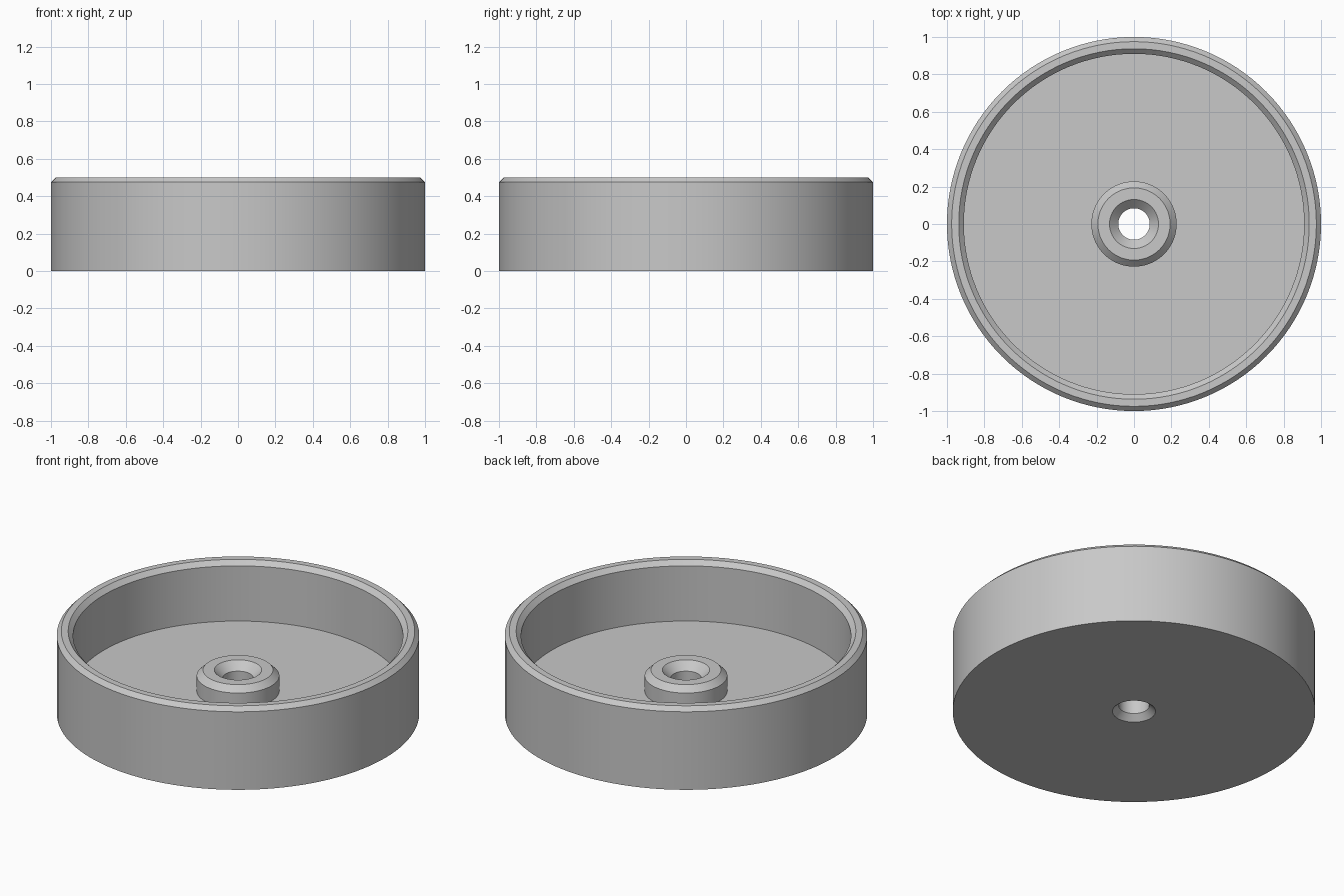
import bpy
import bmesh
import math

SEGMENTS = 128

cube = bpy.data.objects.get("Cube")
if cube:
    bpy.data.objects.remove(cube, do_unlink=True)

# Plain grey material
grey = bpy.data.materials.new("plain grey")
grey.use_nodes = True
colour = (0.58, 0.58, 0.58, 1)
grey.diffuse_color = colour
grey.node_tree.nodes["Principled BSDF"].inputs["Base Color"].default_value = colour


def lathe(name, profile):
    """Spin a closed (radius, height) profile around the z axis."""
    bm = bmesh.new()
    verts = [bm.verts.new((r, 0, z)) for r, z in profile]
    edges = [bm.edges.new((v, verts[i - 1])) for i, v in enumerate(verts)]
    bmesh.ops.spin(bm, geom=verts + edges, cent=(0, 0, 0), axis=(0, 0, 1),
                   angle=math.tau, steps=SEGMENTS, use_duplicate=False)
    bmesh.ops.remove_doubles(bm, verts=bm.verts, dist=0.0001)
    bmesh.ops.recalc_face_normals(bm, faces=bm.faces)
    mesh = bpy.data.meshes.new(name)
    bm.to_mesh(mesh)
    bm.free()
    mesh.materials.append(grey)
    obj = bpy.data.objects.new(name, mesh)
    bpy.context.collection.objects.link(obj)
    bpy.ops.object.select_all(action="DESELECT")
    obj.select_set(True)
    bpy.context.view_layer.objects.active = obj
    bpy.ops.object.shade_smooth_by_angle(angle=math.radians(30))
    return obj


lathe("dish_with_hub", [
    # Underside and chamfered rim
    (0.119, 0), (1, 0), (1, 0.475), (0.975, 0.5), (0.937, 0.5), (0.91, 0.473),
    # Inner wall, floor and raised hub
    (0.91, 0.137), (0.228, 0.137), (0.228, 0.229), (0.193, 0.264),
    # Countersunk through hole
    (0.131, 0.264), (0.084, 0.217), (0.084, 0.035),
])
